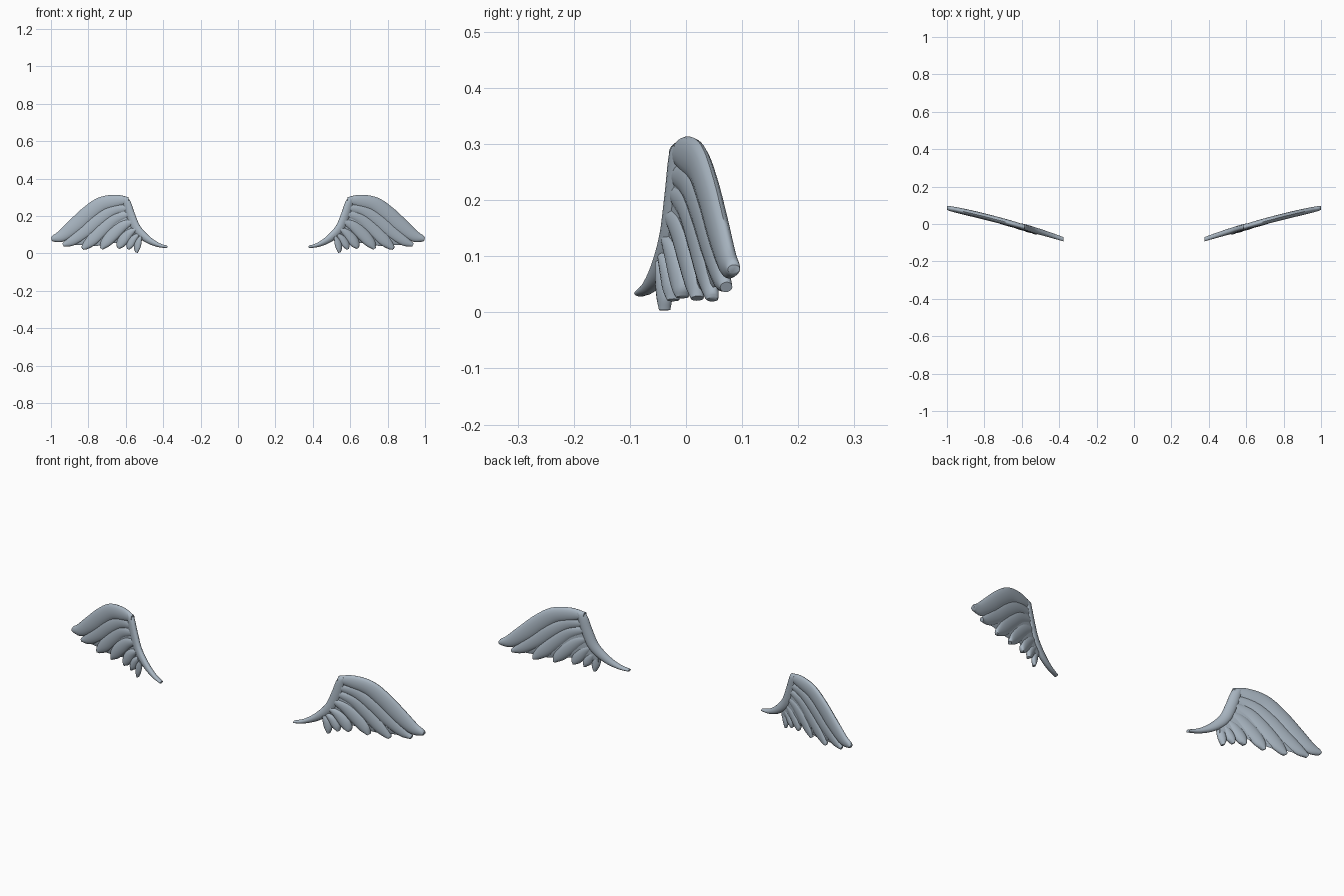
import bpy, math
from mathutils import Vector

if "Cube" in bpy.data.objects:
    bpy.data.objects.remove(bpy.data.objects["Cube"])

mat = bpy.data.materials.new("grey blue")
mat.diffuse_color = (0.40, 0.47, 0.54, 1)
mat.use_nodes = True
mat.node_tree.nodes["Principled BSDF"].inputs["Base Color"].default_value = mat.diffuse_color


def wing_y(x):
    # The wing sweeps backwards towards its tip with a slight bow
    return 0.268 * (x - 0.68) + 0.009 * (1 - ((x - 0.69) / 0.31) ** 2)


def spline(pts, steps=6):
    # Catmull-Rom through (x, z, half width)
    p = [Vector(q) for q in pts]
    p = [2 * p[0] - p[1]] + p + [2 * p[-1] - p[-2]]
    out = []
    for i in range(1, len(p) - 2):
        a, b, c, d = p[i - 1:i + 3]
        for k in range(steps):
            t = k / steps
            out.append(0.5 * (2 * b + (c - a) * t + (2 * a - 5 * b + 4 * c - d) * t * t
                              + (3 * b - a - 3 * c + d) * t ** 3))
    return out + [p[-2]]


def feather(name, pts, thick, shift=0.0, upright=False, sides=16):
    # Flattened tube lofted along a path in the wing surface
    path = spline(pts)
    wmax = max(q[2] for q in path)
    verts, faces = [], []
    for i, q in enumerate(path):
        a, b = path[max(i - 1, 0)], path[min(i + 1, len(path) - 1)]
        t = Vector((b.x - a.x, b.y - a.y)).normalized()
        n = Vector((0, 1)) if upright else Vector((-t.y, t.x))
        w = max(q[2], 0.003)
        d = thick * (0.35 + 0.65 * math.sqrt(w / wmax))
        for k in range(sides):
            ang = 2 * math.pi * k / sides
            x = q[0] + n.x * w * math.cos(ang)
            z = q[1] + n.y * w * math.cos(ang)
            verts.append((x, wing_y(x) + shift + d * math.sin(ang), max(z, 0)))
    for i in range(len(path) - 1):
        for k in range(sides):
            m = (k + 1) % sides
            faces.append((i * sides + k, i * sides + m, (i + 1) * sides + m, (i + 1) * sides + k))
    faces.append(tuple(reversed(range(sides))))
    faces.append(tuple(range(len(verts) - sides, len(verts))))
    me = bpy.data.meshes.new(name)
    me.from_pydata(verts, [], faces)
    me.materials.append(mat)
    ob = bpy.data.objects.new(name, me)
    bpy.context.collection.objects.link(ob)
    bpy.ops.object.select_all(action='DESELECT')
    ob.select_set(True)
    bpy.context.view_layer.objects.active = ob
    bpy.ops.object.mode_set(mode='EDIT')
    bpy.ops.mesh.select_all(action='SELECT')
    bpy.ops.mesh.normals_make_consistent(inside=False)
    bpy.ops.object.mode_set(mode='OBJECT')
    bpy.ops.object.shade_smooth_by_angle(angle=math.radians(50))
    ob.modifiers.new("both wings", 'MIRROR').use_clip = False


# Web that joins the feathers
feather("wing_web", [(.52, .075, .02), (.565, .14, .08), (.60, .175, .115), (.67, .175, .12),
                     (.76, .155, .115), (.84, .125, .08), (.92, .085, .04)], .010, upright=True)

# Arm from the pointed root up to the wrist
feather("wing_arm", [(.378, .034, .006), (.43, .047, .012), (.49, .08, .02), (.545, .135, .025),
                     (.577, .21, .025), (.598, .275, .022), (.615, .297, .01)], .017)

# Long flight feathers, outermost first
feather("leading_feather", [(.585, .283, .018), (.65, .28, .034), (.73, .262, .04), (.80, .213, .042),
                            (.87, .15, .041), (.94, .095, .032), (.985, .08, .018), (.998, .077, .008)], .017)
feather("second_feather", [(.59, .245, .02), (.67, .23, .032), (.75, .18, .038), (.82, .12, .037),
                           (.89, .068, .028), (.935, .045, .01)], .016)
feather("third_feather", [(.59, .21, .02), (.66, .185, .032), (.72, .135, .036), (.78, .075, .034),
                          (.82, .035, .018), (.83, .023, .006)], .016)
feather("fourth_feather", [(.57, .17, .018), (.62, .145, .03), (.67, .10, .034), (.71, .055, .027),
                           (.73, .025, .008)], .017, -.002)

# Short feathers near the root
feather("inner_feather", [(.55, .13, .012), (.585, .105, .024), (.615, .07, .028), (.632, .042, .02),
                          (.638, .027, .006)], .017, -.004)
feather("short_feather", [(.535, .10, .010), (.56, .075, .02), (.578, .045, .02), (.588, .022, .006)], .016, -.006)
feather("smallest_feather", [(.52, .09, .008), (.533, .06, .018), (.54, .03, .017), (.542, .004, .006)], .014, -.008)
